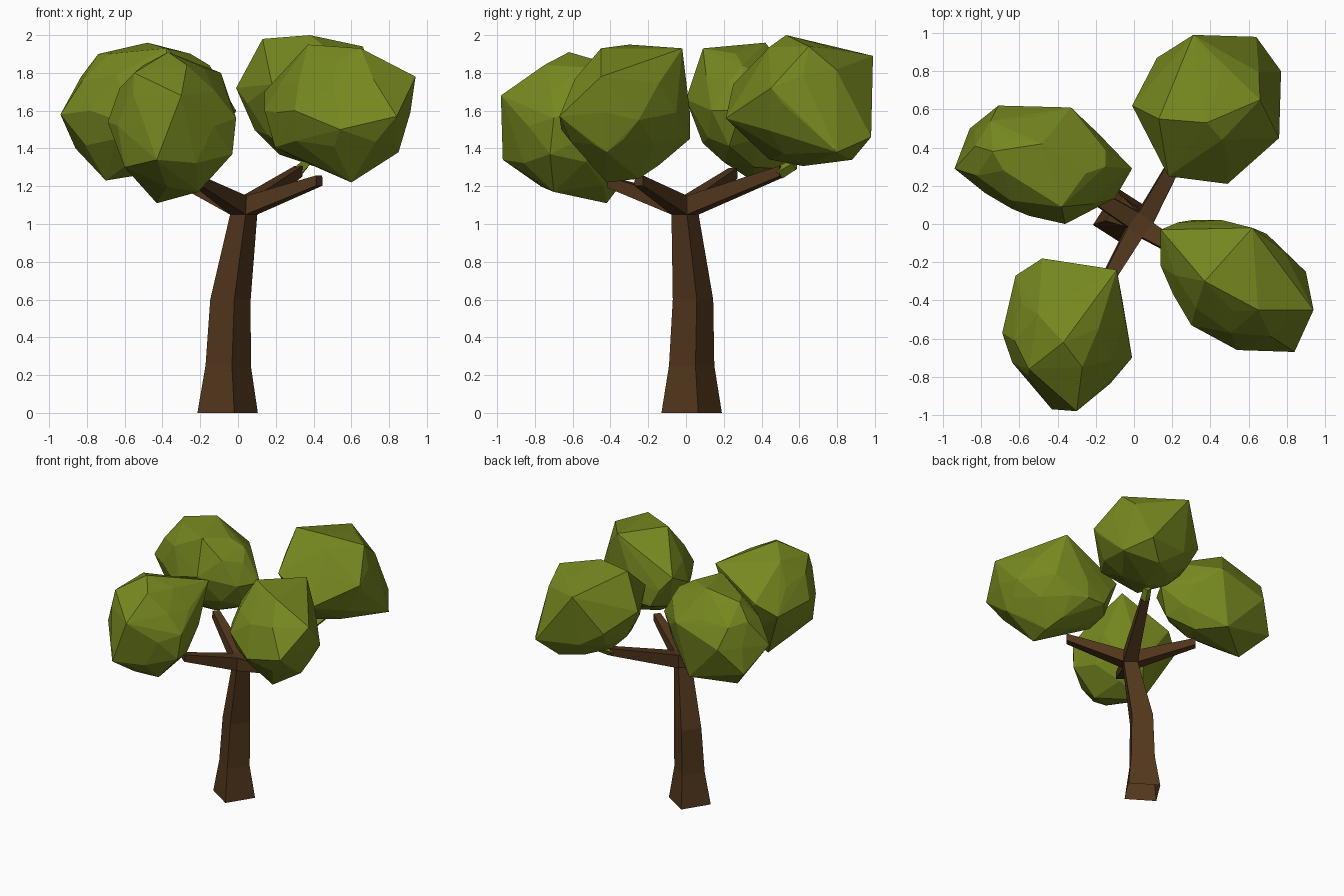
import bpy, bmesh, random
from mathutils import Vector, Matrix
from math import radians

if "Cube" in bpy.data.objects:
    bpy.data.objects.remove(bpy.data.objects["Cube"])

random.seed(4)


def material(name, color):
    m = bpy.data.materials.new(name)
    m.diffuse_color = color
    m.use_nodes = True
    m.node_tree.nodes["Principled BSDF"].inputs["Base Color"].default_value = m.diffuse_color
    return m


BARK = material("bark", (0.085, 0.038, 0.012, 1))
LEAF = material("leaf", (0.18, 0.245, 0.014, 1))


def finish(bm, name, mat):
    me = bpy.data.meshes.new(name)
    bm.to_mesh(me)
    bm.free()
    me.materials.append(mat)
    ob = bpy.data.objects.new(name, me)
    bpy.context.collection.objects.link(ob)
    return ob


def bridge(bm, a, b):
    n = len(a)
    return [bm.faces.new((a[i], a[(i + 1) % n], b[(i + 1) % n], b[i])) for i in range(n)]


# Trunk, open underneath: square rings (height, centre, offset of the front corner)
bm = bmesh.new()
rings = []
for z, cx, cy, ox, oy in [(0, -.055, .03, .035, -.16), (.25, -.052, .03, .02, -.12),
                          (.6, -.04, .037, .02, -.107), (1.05, .03, -.005, .01, -.072),
                          (1.15, .035, -.005, .01, -.066)]:
    offs = [(ox, oy), (-oy, ox), (-ox, -oy), (oy, -ox)]
    rings.append([bm.verts.new((cx + dx, cy + dy, z)) for dx, dy in offs])
bm.faces.new(rings[-1])
for lo, hi in zip(rings, rings[1:]):
    sides = bridge(bm, lo, hi)

# Branches: extrude each side of the top block out to a tapered tip
tips = [Vector((.43, -.25, 1.23)), Vector((.32, .51, 1.28)),
        Vector((-.37, .25, 1.27)), Vector((-.2, -.40, 1.22))]
for face, tip in zip(sides, tips):
    end = bmesh.ops.extrude_discrete_faces(bm, faces=[face])["faces"][0]
    c = end.calc_center_median()
    for v in end.verts:
        v.co = tip + (v.co - c) * 0.55
finish(bm, "trunk_and_branches", BARK)

# Twig end in leaf colour on the back right branch
bm = bmesh.new()
bmesh.ops.create_cone(bm, cap_ends=True, segments=4, radius1=.035, radius2=.03, depth=.1)
d = Vector((.29, .52, .3))
bm.transform(Matrix.Translation(tips[1] + d * .05) @ d.to_track_quat('Z', 'Y').to_matrix().to_4x4())
finish(bm, "twig_end", LEAF)


def crown(name, centre, radii, angle, corners):
    """Faceted clump: hull around a jittered icosphere and a few prominent corners."""
    bm = bmesh.new()
    bmesh.ops.create_icosphere(bm, subdivisions=2, radius=1)
    turn = Matrix.Rotation(radians(angle), 3, 'Z')
    points = [Vector(centre) + turn @ Vector([a * r for a, r in zip(v.co, radii)])
              * random.uniform(.88, 1.0) for v in bm.verts]
    bm.clear()
    for p in points + [Vector(t) for t in corners]:
        bm.verts.new(p)
    bmesh.ops.convex_hull(bm, input=bm.verts)
    bmesh.ops.delete(bm, geom=[v for v in bm.verts if not v.link_faces], context='VERTS')
    bmesh.ops.remove_doubles(bm, verts=bm.verts, dist=.06)
    bmesh.ops.recalc_face_normals(bm, faces=bm.faces)
    finish(bm, name, LEAF)


crown("crown_left_back", (-.48, .32, 1.60), (.45, .29, .36), -14, [
    (-.94, .29, 1.58), (-.71, .62, 1.6), (-.86, .5, 1.4), (-.33, .61, 1.72), (-.01, .29, 1.6),
    (-.36, .0, 1.66), (-.64, .08, 1.55), (-.48, .42, 1.96), (-.74, .38, 1.90),
    (-.15, .3, 1.84), (-.38, .09, 1.93), (-.7, .35, 1.23), (-.42, .56, 1.29)])
crown("crown_right_back", (.40, .62, 1.64), (.38, .36, .35), 0, [
    (.31, .99, 1.89), (.64, .98, 1.46), (.77, .8, 1.38), (.76, .45, 1.72), (.49, .21, 1.56),
    (.18, .25, 1.74), (-.01, .62, 1.72), (.12, .87, 1.6), (.38, .53, 2.0), (.13, .55, 1.98),
    (.66, .65, 1.94), (.5, .88, 1.34)])
crown("crown_right_front", (.54, -.30, 1.59), (.45, .31, .35), -32, [
    (.14, -.03, 1.7), (.3, .02, 1.45), (.45, .02, 1.45), (.62, -.02, 1.93), (.9, -.25, 1.55),
    (.94, -.45, 1.78), (.84, -.67, 1.57), (.54, -.66, 1.5), (.3, -.53, 1.6), (.14, -.22, 1.6),
    (.37, -.3, 1.95), (.65, -.45, 1.93), (.6, -.42, 1.22), (.62, -.25, 1.24), (.85, -.42, 1.38)])
crown("crown_left_front", (-.35, -.57, 1.52), (.33, .38, .38), 8, [
    (-.48, -.18, 1.6), (-.09, -.24, 1.80), (-.01, -.7, 1.56), (-.03, -.72, 1.37),
    (-.3, -.98, 1.68), (-.43, -.97, 1.34), (-.69, -.57, 1.54), (-.62, -.27, 1.5),
    (-.37, -.62, 1.91), (-.43, -.42, 1.11), (-.21, -.7, 1.17), (-.55, -.76, 1.80),
    (-.6, -.74, 1.3)])
